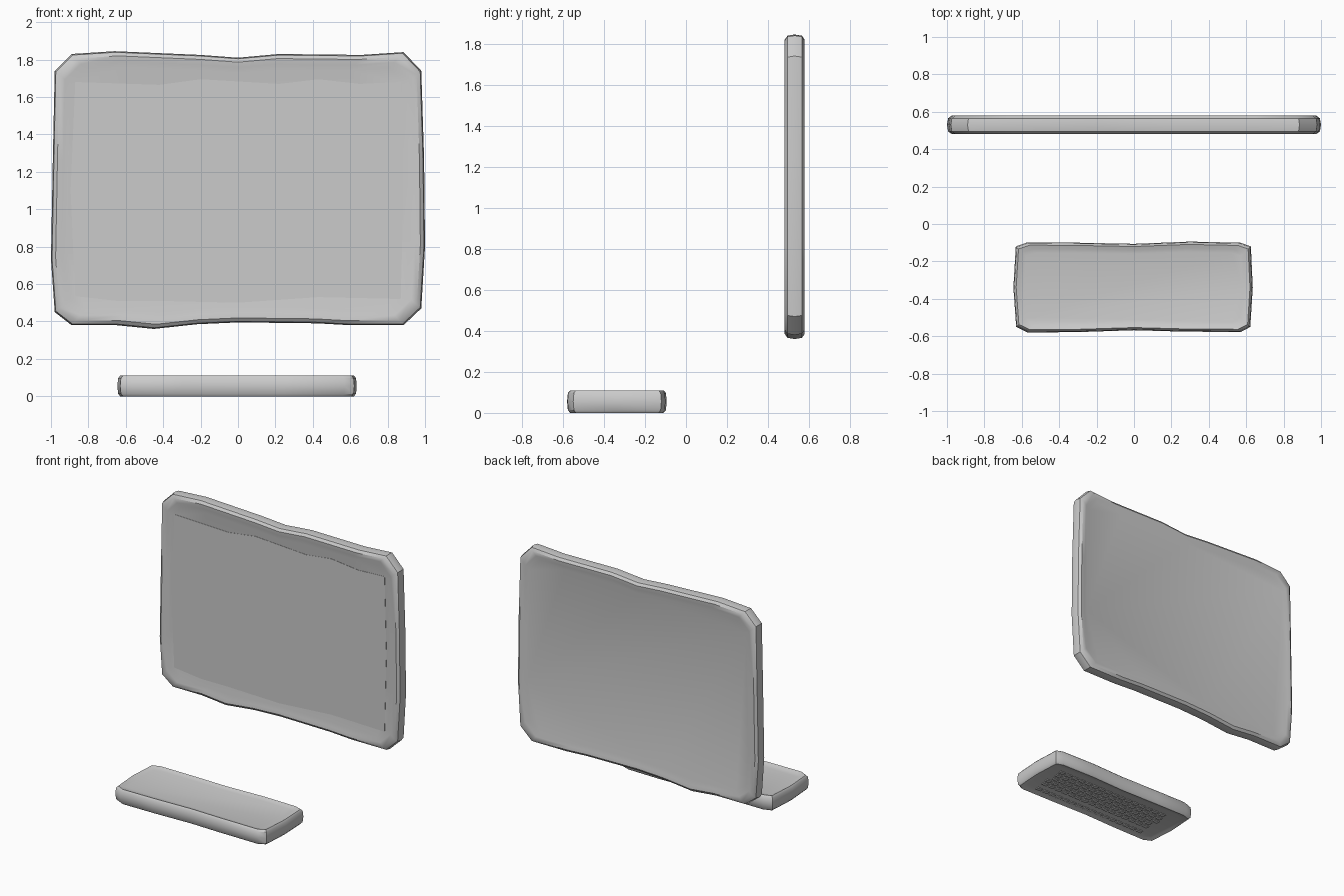
import bpy, bmesh
from mathutils import Vector

if "Cube" in bpy.data.objects:
    bpy.data.objects.remove(bpy.data.objects["Cube"])


def make_object(name, bm, angle=40):
    bmesh.ops.recalc_face_normals(bm, faces=bm.faces)
    me = bpy.data.meshes.new(name)
    bm.to_mesh(me)
    bm.free()
    ob = bpy.data.objects.new(name, me)
    bpy.context.collection.objects.link(ob)
    bpy.ops.object.select_all(action='DESELECT')
    bpy.context.view_layer.objects.active = ob
    ob.select_set(True)
    bpy.ops.object.shade_smooth_by_angle(angle=angle * 3.14159 / 180)
    return ob


def loft(name, outline, half, rings, place, angle=40):
    """Stack shrunken copies of an outline (inset, depth) and cap both ends."""
    bm = bmesh.new()
    us, vs = [p[0] for p in outline], [p[1] for p in outline]
    cu, cv = (min(us) + max(us)) / 2, (min(vs) + max(vs)) / 2
    loops = []
    for inset, depth in rings:
        loops.append([bm.verts.new(place(cu + (u - cu) * (1 - inset / half[0]),
                                         cv + (v - cv) * (1 - inset / half[1]), depth))
                      for u, v in outline])
    n = len(outline)
    for a, b in zip(loops, loops[1:]):
        for i in range(n):
            bm.faces.new((a[i], a[(i + 1) % n], b[(i + 1) % n], b[i]))
    bm.faces.new(loops[0])
    bm.faces.new(loops[-1])
    return make_object(name, bm, angle)


def upright(u, v, d):
    return Vector((u, 0.53 + d, v))


def lying(u, v, d):
    return Vector((u, v, 0.055 + d))


# Monitor: wobbly rounded slab with a raised rim on both faces
monitor = [(-0.89, 1.83), (-0.66, 1.845), (-0.2, 1.825), (0, 1.81), (0.22, 1.83),
           (0.66, 1.825), (0.885, 1.84), (0.98, 1.74), (0.995, 1.27), (1.0, 0.8),
           (0.98, 0.47), (0.885, 0.38), (0.6, 0.38), (0.42, 0.39), (0, 0.395),
           (-0.22, 0.385), (-0.45, 0.36), (-0.65, 0.38), (-0.89, 0.38),
           (-0.98, 0.45), (-1.0, 0.73), (-0.99, 1.27), (-0.98, 1.74)]
monitor_rings = [(0.085, -0.039), (0.055, -0.046), (0.025, -0.049), (0.006, -0.035), (0, 0),
                 (0.006, 0.035), (0.025, 0.049), (0.055, 0.046), (0.085, 0.039)]
loft("monitor_body", monitor, (1.0, 0.74), monitor_rings, upright)

# Display panel set in the front face
panel = [(-0.87, 1.68), (-0.42, 1.665), (-0.2, 1.695), (0.22, 1.67), (0.43, 1.695),
         (0.65, 1.67), (0.87, 1.68), (0.885, 1.1), (0.87, 0.52), (0.43, 0.53),
         (0, 0.5), (-0.43, 0.51), (-0.65, 0.51), (-0.87, 0.535), (-0.895, 1.1)]
loft("display_panel", panel, (0.88, 0.59), [(0, -0.041), (0, -0.03)], upright)

# Keyboard: smaller slab lying flat
keyboard = [(-0.57, -0.098), (-0.3, -0.1), (0, -0.106), (0.3, -0.094), (0.57, -0.1),
            (0.625, -0.12), (0.635, -0.34), (0.622, -0.55), (0.57, -0.578), (0.25, -0.575),
            (0, -0.568), (-0.3, -0.578), (-0.57, -0.58), (-0.63, -0.55), (-0.645, -0.34),
            (-0.632, -0.12)]
keyboard_rings = [(0.055, -0.043), (0.035, -0.048), (0.015, -0.055), (0.004, -0.042), (0, 0),
                  (0.004, 0.042), (0.015, 0.055), (0.035, 0.048), (0.055, 0.043)]
loft("keyboard_body", keyboard, (0.64, 0.24), keyboard_rings, lying)

# Small keys in the recess of the keyboard's underside
bm = bmesh.new()
for row, y in enumerate([-0.5, -0.42, -0.37, -0.32, -0.27, -0.22]):
    for i in range(16):
        x = -0.47 + i * 0.062 + 0.012 * (row % 3)
        cube = bmesh.ops.create_cube(bm, size=1)['verts']
        bmesh.ops.scale(bm, vec=(0.042, 0.03, 0.01), verts=cube)
        bmesh.ops.translate(bm, vec=(x, y, 0.011), verts=cube)
make_object("keys", bm, 30)
